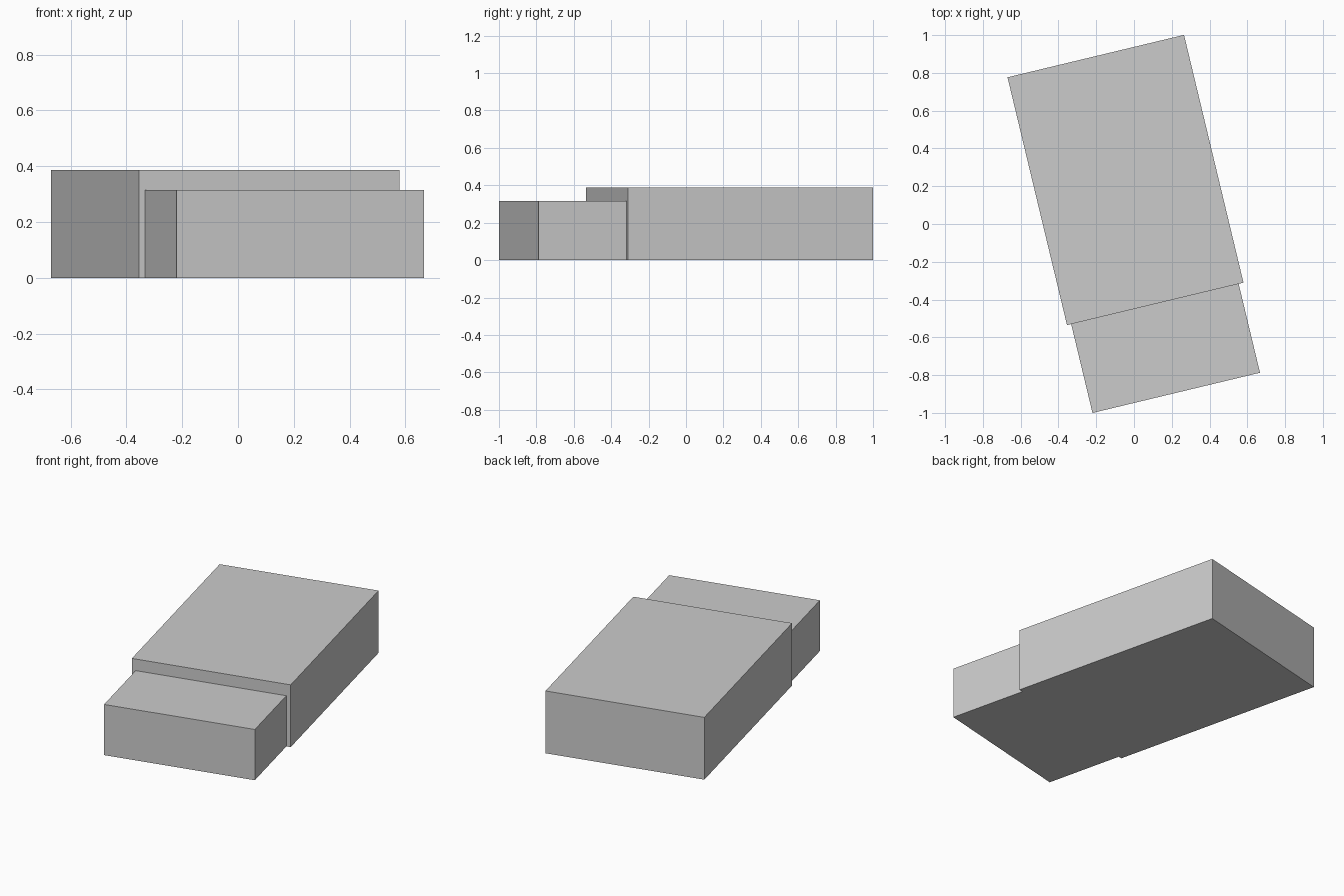
import bpy
import math

if "Cube" in bpy.data.objects:
    bpy.data.objects.remove(bpy.data.objects["Cube"], do_unlink=True)

TURN = math.radians(13.5)

# Single plain grey for the whole building
grey = bpy.data.materials.new("plain_grey")
grey.use_nodes = True
colour = (0.6, 0.6, 0.6, 1)
grey.diffuse_color = colour
grey.node_tree.nodes["Principled BSDF"].inputs["Base Color"].default_value = colour


def block(name, x, y, width, length, height):
    """Box standing on the ground, turned to the building's angle."""
    bpy.ops.mesh.primitive_cube_add(size=1, location=(x, y, height / 2),
                                    rotation=(0, 0, TURN))
    obj = bpy.context.object
    obj.name = name
    obj.scale = (width, length, height)
    obj.data.materials.append(grey)


# Tall rear block and the lower, slightly narrower front block
block("main_block", -0.045, 0.233, 0.961, 1.349, 0.387)
block("front_block", 0.167, -0.658, 0.912, 0.485, 0.315)
